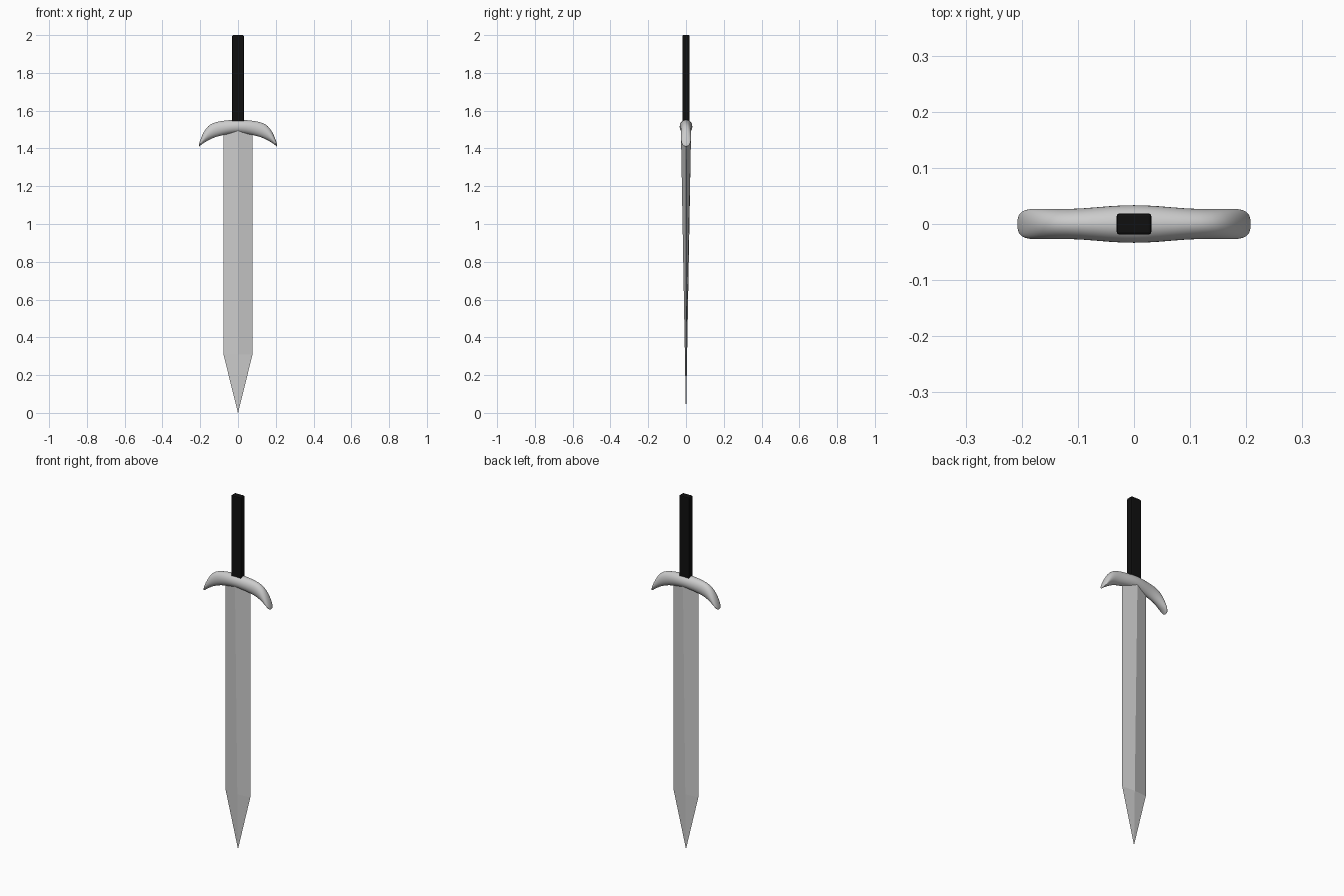
import bpy, math

if "Cube" in bpy.data.objects:
    bpy.data.objects.remove(bpy.data.objects["Cube"])


def make_object(name, verts, faces):
    mesh = bpy.data.meshes.new(name)
    mesh.from_pydata(verts, [], faces)
    mesh.update()
    ob = bpy.data.objects.new(name, mesh)
    bpy.context.collection.objects.link(ob)
    return ob


def loft(name, rings):
    n = len(rings[0])
    verts = [v for r in rings for v in r]
    faces = [(k * n + i, k * n + (i + 1) % n, (k + 1) * n + (i + 1) % n, (k + 1) * n + i)
             for k in range(len(rings) - 1) for i in range(n)]
    faces += [tuple(reversed(range(n))), tuple(range(len(verts) - n, len(verts)))]
    return make_object(name, verts, faces)


# Blade: flat diamond section, thinning towards the point
def diamond(z, w, t):
    return [(w, 0, z), (0, t, z), (-w, 0, z), (0, -t, z)]


loft("blade", [diamond(0, 0.0005, 0.0005), diamond(0.31, 0.077, 0.006), diamond(1.5, 0.077, 0.027)])

# Guard: drooping smooth crosspiece; stations are top x, top z, bottom x, bottom z, half depth
half = [
    (0.045, 1.551, 0.040, 1.477, 0.033),
    (0.100, 1.545, 0.085, 1.469, 0.028),
    (0.142, 1.534, 0.122, 1.459, 0.027),
    (0.172, 1.507, 0.152, 1.446, 0.028),
    (0.194, 1.463, 0.180, 1.429, 0.028),
    (0.205, 1.430, 0.198, 1.417, 0.023),
    (0.209, 1.413, 0.206, 1.408, 0.012),
]
stations = [(-a, b, -c, d, e) for a, b, c, d, e in reversed(half)]
stations += [(0, 1.554, 0, 1.480, 0.035)] + half


def ellipse(s, n=16):
    tx, tz, bx, bz, d = s
    ring = []
    for i in range(n):
        a = 2 * math.pi * i / n
        c = math.cos(a) / 2
        ring.append(((tx + bx) / 2 + (tx - bx) * c, -d * math.sin(a) * -1, (tz + bz) / 2 + (tz - bz) * c))
    return ring


guard = loft("guard", [list(reversed(ellipse(s))) for s in stations])
sub = guard.modifiers.new("smooth", 'SUBSURF')
sub.levels = sub.render_levels = 1
for p in guard.data.polygons:
    p.use_smooth = True

# Grip: black bar with softened edges
bpy.ops.mesh.primitive_cube_add(size=1, location=(0, 0, 1.76))
grip = bpy.context.object
grip.name = "grip"
grip.scale = (0.062, 0.038, 0.48)
bpy.ops.object.transform_apply(location=False, rotation=False, scale=True)
bev = grip.modifiers.new("edges", 'BEVEL')
bev.width = 0.005
bev.segments = 2
black = bpy.data.materials.new("black")
black.diffuse_color = (0.005, 0.005, 0.005, 1)
black.use_nodes = True
black.node_tree.nodes["Principled BSDF"].inputs["Base Color"].default_value = black.diffuse_color
grip.data.materials.append(black)

# Make all faces point outwards
for ob in bpy.context.collection.objects:
    bpy.context.view_layer.objects.active = ob
    bpy.ops.object.mode_set(mode='EDIT')
    bpy.ops.mesh.select_all(action='SELECT')
    bpy.ops.mesh.normals_make_consistent(inside=False)
    bpy.ops.object.mode_set(mode='OBJECT')
